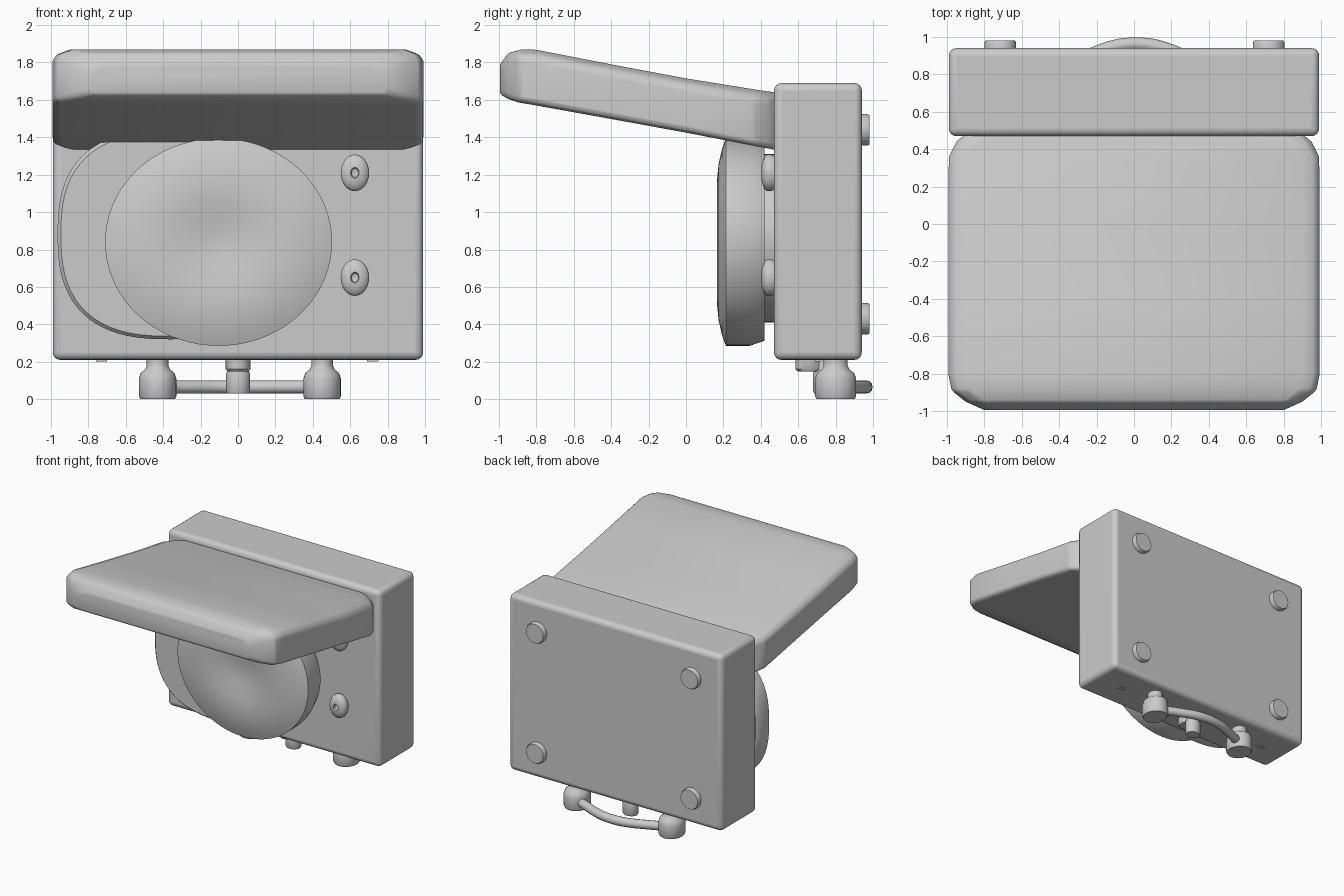
import bpy, bmesh, math
from mathutils import Vector

if "Cube" in bpy.data.objects:
    bpy.data.objects.remove(bpy.data.objects["Cube"])


def finish(name, bm, bevel=0, segments=3, angle=40):
    bmesh.ops.recalc_face_normals(bm, faces=bm.faces)
    me = bpy.data.meshes.new(name)
    bm.to_mesh(me)
    bm.free()
    ob = bpy.data.objects.new(name, me)
    bpy.context.collection.objects.link(ob)
    if bevel:
        m = ob.modifiers.new("Bevel", 'BEVEL')
        m.width, m.segments = bevel, segments
        m.limit_method, m.angle_limit = 'ANGLE', math.radians(25)
    bpy.ops.object.select_all(action='DESELECT')
    bpy.context.view_layer.objects.active = ob
    ob.select_set(True)
    bpy.ops.object.shade_smooth_by_angle(angle=math.radians(angle))
    return ob


def loft(name, rings, **kw):
    bm = bmesh.new()
    loops = [[bm.verts.new(p) for p in r] for r in rings]
    n = len(loops[0])
    for a, b in zip(loops, loops[1:]):
        for i in range(n):
            bm.faces.new((a[i], a[(i + 1) % n], b[(i + 1) % n], b[i]))
    bm.faces.new(loops[0])
    bm.faces.new(loops[-1])
    return finish(name, bm, **kw)


def box(name, lo, hi, **kw):
    rect = [(lo[0], lo[1]), (hi[0], lo[1]), (hi[0], hi[1]), (lo[0], hi[1])]
    return loft(name, [[(x, y, z) for x, y in rect] for z in (lo[2], hi[2])], **kw)


def turned(name, centre, radii, profile, axis='Y', power=2, n=48, **kw):
    """Stack of (super)ellipses: profile holds (scale, position on axis)."""
    rings = []
    for s, h in profile:
        ring = []
        for i in range(n):
            t = 2 * math.pi * i / n
            c, d = math.cos(t), math.sin(t)
            u = centre[0] + s * radii[0] * math.copysign(abs(c) ** (2 / power), c)
            v = centre[1] + s * radii[1] * math.copysign(abs(d) ** (2 / power), d)
            ring.append((u, h, v) if axis == 'Y' else (u, v, h))
        rings.append(ring)
    return loft(name, rings, **kw)


# Main case
box("case", (-0.99, 0.47, 0.21), (0.99, 0.94, 1.69), bevel=0.04, segments=4)

# Opened lid: stations are y, half width, bottom z, top z
stations = [(-0.995, 0.80, 1.63, 1.79), (-0.95, 0.90, 1.605, 1.85),
            (-0.89, 0.975, 1.585, 1.87), (-0.80, 0.993, 1.57, 1.868),
            (-0.40, 0.993, 1.498, 1.79), (0.0, 0.993, 1.425, 1.715),
            (0.36, 0.99, 1.355, 1.657), (0.44, 0.95, 1.34, 1.645),
            (0.49, 0.89, 1.33, 1.64)]
rings = []
for y, w, b, t in stations:
    half = [(w - 0.03, b), (w, b + 0.02), (w, t - 0.06), (w - 0.025, t - 0.025), (w - 0.09, t)]
    rings.append([(x, y, z) for x, z in half] + [(-x, y, z) for x, z in reversed(half)])
loft("lid", rings, bevel=0.015, segments=2)

# Turntable: base plate, spacer and dished disc
turned("platter_base", (-0.36, 0.88), (0.605, 0.56),
       [(0.97, 0.255), (1, 0.275), (1, 0.39), (0.96, 0.42)], power=2.6, n=64)
turned("platter_spacer", (-0.25, 0.86), (0.5, 0.45), [(1, 0.40), (1, 0.49)], n=64)
turned("platter_disc", (-0.104, 0.84), (0.607, 0.555),
       [(0.02, 0.20), (0.12, 0.197), (0.25, 0.186), (0.42, 0.171), (0.58, 0.165),
        (0.75, 0.174), (0.9, 0.193), (1, 0.213), (1, 0.34), (0.95, 0.42)], n=72)

# Front knobs with recessed centres
for i, z in enumerate((1.21, 0.65)):
    turned(f"knob_{i}", (0.625, z), (0.076, 0.098),
           [(0.12, 0.425), (0.24, 0.42), (0.30, 0.403), (0.42, 0.403), (0.62, 0.410),
            (0.88, 0.418), (1, 0.435), (1, 0.455), (0.9, 0.48)], n=32)

# Feet on the back
for x in (-0.715, 0.72):
    for z in (0.43, 1.44):
        turned("back_foot", (x, z), (0.085, 0.085),
               [(1, 0.92), (1, 0.968), (0.93, 0.98)], n=28)

# Handle mounts underneath
for x in (-0.43, 0.45):
    turned("handle_mount", (x, 0.80), (0.10, 0.11),
           [(0.93, 0.0), (1, 0.015), (1, 0.11), (0.9, 0.14), (0.66, 0.16),
            (0.58, 0.18), (0.58, 0.22)], axis='Z', n=32)

# Bowed carrying handle
cu = bpy.data.curves.new("handle", 'CURVE')
cu.dimensions = '3D'
cu.bevel_depth, cu.bevel_resolution = 0.036, 4
cu.use_fill_caps = True
sp = cu.splines.new('BEZIER')
pts = [(-0.42, 0.81), (-0.30, 0.875), (0.01, 0.962), (0.32, 0.875), (0.44, 0.81)]
sp.bezier_points.add(len(pts) - 1)
for bp, (x, y) in zip(sp.bezier_points, pts):
    bp.co = (x, y, 0.065)
    bp.handle_left_type = bp.handle_right_type = 'AUTO'
handle = bpy.data.objects.new("handle", cu)
bpy.context.collection.objects.link(handle)
bpy.ops.object.select_all(action='DESELECT')
bpy.context.view_layer.objects.active = handle
handle.select_set(True)
bpy.ops.object.convert(target='MESH')
bpy.ops.object.shade_smooth_by_angle(angle=math.radians(50))

# Latch between the mounts
turned("latch_base", (0.0, 0.66), (0.066, 0.075),
       [(0.85, 0.148), (1, 0.16), (1, 0.22)], axis='Z', n=28)
turned("latch_button", (0.0, 0.735), (0.064, 0.055),
       [(0.9, 0.03), (1, 0.042), (1, 0.135), (0.85, 0.16), (0.85, 0.22)], axis='Z', n=28)

# Small pads on the underside
for x in (-0.73, 0.72):
    box("underside_pad", (x - 0.03, 0.69, 0.202), (x + 0.03, 0.72, 0.22))
